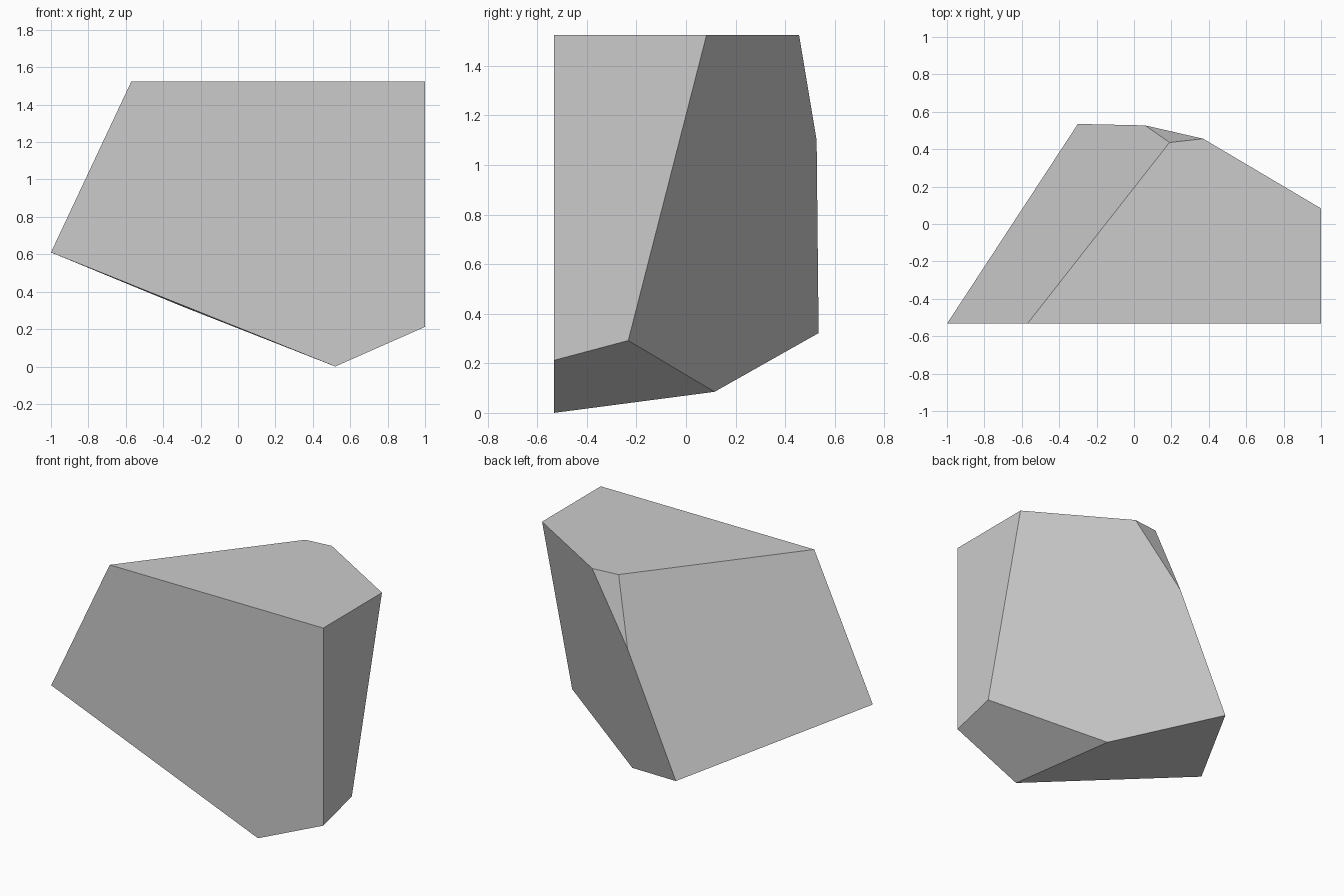
import bpy, bmesh, math

cube = bpy.data.objects.get("Cube")
if cube:
    bpy.data.objects.remove(cube, do_unlink=True)

# Single grey stone material
stone = bpy.data.materials.new("stone grey")
stone.use_nodes = True
grey = (0.6, 0.6, 0.6, 1.0)
stone.diffuse_color = grey
stone.node_tree.nodes["Principled BSDF"].inputs["Base Color"].default_value = grey

FRONT, TOP, SIDE = -0.533, 1.525, 1.0

# Corners of the flat front cut, then the rest of the top, side and back
front = [(-1, 0.61), (-0.57, TOP), (SIDE, TOP), (SIDE, 0.212), (0.52, 0)]
corners = [(x, FRONT, z) for x, z in front]
corners += [(x, y, TOP) for x, y in [(SIDE, 0.083), (0.37, 0.456), (0.19, 0.436)]]
corners += [(SIDE, -0.233, 0.292), (0.314, 0.115, 0.085),
            (-0.3, 0.535, 0.322), (0.06, 0.527, 1.1)]

# Faceted chunk: hull of the corners with coplanar triangles merged
bm = bmesh.new()
for c in corners:
    bm.verts.new(c)
bmesh.ops.convex_hull(bm, input=bm.verts[:])
bmesh.ops.dissolve_limit(bm, angle_limit=math.radians(4),
                         verts=bm.verts[:], edges=bm.edges[:])
bmesh.ops.recalc_face_normals(bm, faces=bm.faces[:])
mesh = bpy.data.meshes.new("rock_chunk")
bm.to_mesh(mesh)
bm.free()
mesh.materials.append(stone)
bpy.context.collection.objects.link(bpy.data.objects.new("rock_chunk", mesh))
